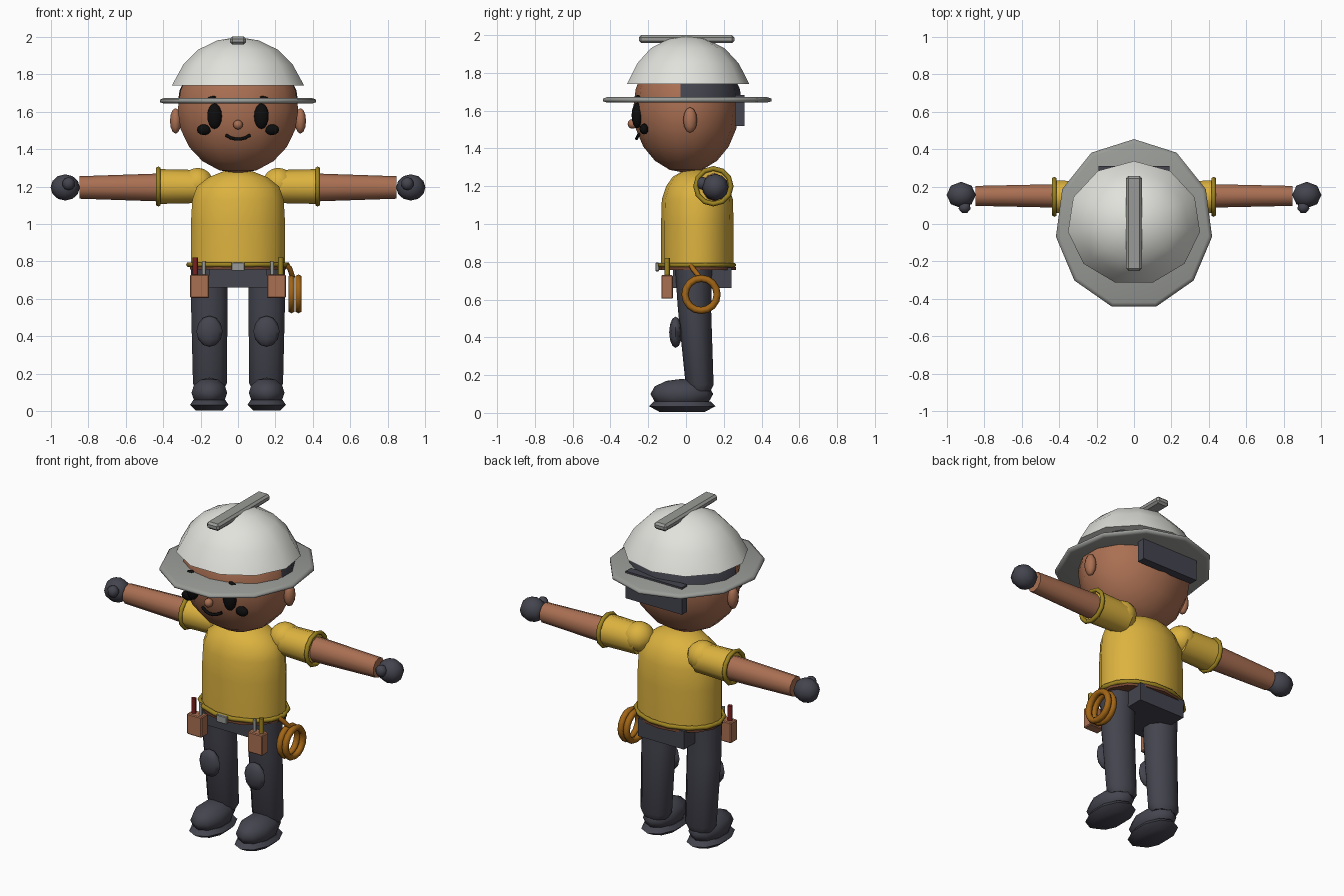
import bpy, bmesh
from math import sin, cos, pi, radians
from mathutils import Matrix

cube = bpy.data.objects.get("Cube")
if cube:
    bpy.data.objects.remove(cube)


def material(name, r, g, b):
    m = bpy.data.materials.new(name)
    m.use_nodes = True
    m.diffuse_color = (r, g, b, 1)
    m.node_tree.nodes["Principled BSDF"].inputs["Base Color"].default_value = (r, g, b, 1)
    return m


YELLOW = material("shirt yellow", .72, .45, .05)
TRIM = material("trim gold", .34, .23, .015)
SKIN = material("warm brown", .40, .16, .085)
DARK = material("slate", .058, .058, .078)
GREY = material("metal grey", .32, .33, .31)
WHITE = material("helmet white", .76, .76, .72)
BLACK = material("black", .004, .004, .004)
ROPE = material("rope orange", .36, .13, .008)
RED = material("handle red", .2, .015, .015)
BELT = material("belt brown", .17, .06, .03)


def finish(bm, name, mat, angle=50):
    bmesh.ops.recalc_face_normals(bm, faces=bm.faces)
    me = bpy.data.meshes.new(name)
    bm.to_mesh(me)
    bm.free()
    me.materials.append(mat)
    me.shade_smooth()
    me.set_sharp_from_angle(angle=radians(angle))
    ob = bpy.data.objects.new(name, me)
    bpy.context.collection.objects.link(ob)
    return ob


def ball(name, loc, size, mat, seg=8, rings=6, tilt=0, cuts=()):
    """Ellipsoid; each cut (point, normal) keeps the side the normal faces."""
    bm = bmesh.new()
    m = (Matrix.Translation(loc) @ Matrix.Rotation(tilt, 4, 'Y')
         @ Matrix.Diagonal((*size, 1)))
    bmesh.ops.create_uvsphere(bm, u_segments=seg, v_segments=rings, radius=1, matrix=m)
    for co, no in cuts:
        bmesh.ops.bisect_plane(bm, geom=bm.verts[:] + bm.edges[:] + bm.faces[:],
                               plane_co=co, plane_no=no, clear_inner=True)
    return finish(bm, name, mat, 70)


def loft(name, rings, mat, seg=12, axis='z', angle=50):
    """Skin elliptical rings (centre xyz, two radii) set across the axis."""
    bm = bmesh.new()
    loops = []
    for x, y, z, a, b in rings:
        loop = []
        for i in range(seg):
            t = pi / 2 + 2 * pi * i / seg
            u, v = a * cos(t), b * sin(t)
            loop.append(bm.verts.new((x + u, y + v, z) if axis == 'z' else (x, y + u, z + v)))
        loops.append(loop)
    for p, q in zip(loops, loops[1:]):
        for i in range(seg):
            j = (i + 1) % seg
            bm.faces.new((p[i], p[j], q[j], q[i]))
    bm.faces.new(loops[0])
    bm.faces.new(loops[-1])
    return finish(bm, name, mat, angle)


def box(name, loc, size, mat, bevel=.008):
    bm = bmesh.new()
    bmesh.ops.create_cube(bm, size=1, matrix=Matrix.Translation(loc) @ Matrix.Diagonal((*size, 1)))
    if bevel:
        bmesh.ops.bevel(bm, geom=bm.edges[:], offset=bevel, segments=1, affect='EDGES')
    return finish(bm, name, mat, 30)


def ring(name, loc, ra, rb, thick, mat, axis='z', seg=14):
    """Elliptical torus around the axis."""
    bm = bmesh.new()
    n = 6
    grid = []
    for i in range(seg):
        t = 2 * pi * i / seg
        row = []
        for k in range(n):
            d, h = thick * cos(2 * pi * k / n), thick * sin(2 * pi * k / n)
            u, v = (ra + d) * cos(t), (rb + d) * sin(t)
            o = (u, v, h) if axis == 'z' else (h, u, v)
            row.append(bm.verts.new([c + e for c, e in zip(loc, o)]))
        grid.append(row)
    for i in range(seg):
        p, q = grid[i], grid[(i + 1) % seg]
        for k in range(n):
            bm.faces.new((p[k], p[(k + 1) % n], q[(k + 1) % n], q[k]))
    return finish(bm, name, mat, 70)


def tube(name, points, radius, mat):
    cu = bpy.data.curves.new(name, 'CURVE')
    cu.dimensions = '3D'
    cu.bevel_depth, cu.bevel_resolution, cu.use_fill_caps = radius, 1, True
    sp = cu.splines.new('POLY')
    sp.points.add(len(points) - 1)
    for p, co in zip(sp.points, points):
        p.co = (*co, 1)
    cu.materials.append(mat)
    ob = bpy.data.objects.new(name, cu)
    bpy.context.collection.objects.link(ob)


# Head, hair and face
ball("head", (0, 0, 1.61), (.33, .28, .34), SKIN, 14, 10)
ball("hair_cap", (0, .005, 1.61), (.336, .295, .335), DARK, 14, 10,
     cuts=[((0, -.03, 0), (0, 1, 0)), ((0, 0, 1.65), (0, 0, 1))])
box("hair_back", (0, .285, 1.6), (.38, .05, .165), DARK, 0)
ball("nose", (0, -.283, 1.53), (.026, .026, .026), SKIN)
tube("mouth", [(.065 * t, -.262 + .012 * t * t, 1.452 + .022 * t * t)
               for t in (-1, -.6, -.2, .2, .6, 1)], .009, BLACK)

# Helmet
loft("helmet_dome", [(0, .005, z, r, r * .93) for z, r in
                     ((1.74, .356), (1.85, .295), (1.93, .215), (1.98, .11), (1.994, .02))],
     WHITE, 11)
loft("helmet_brim", [(0, -.003, z, r, r * 1.083) for z, r in
                     ((1.643, .40), (1.65, .421), (1.663, .421), (1.672, .40))],
     GREY, 11, angle=80)
box("helmet_ridge", (0, .003, 1.979), (.084, .505, .042), GREY, .012)

# Shirt, belt and hips
loft("shirt", [(0, .06, z, a, b) for z, a, b in
               ((.77, .258, .192), (1.0, .258, .192), (1.13, .25, .188), (1.2, .225, .165),
                (1.25, .16, .13), (1.285, .07, .07))], YELLOW, 14)
ring("shirt_hem", (0, .058, .783), .264, .2, .013, TRIM)
loft("belt", [(0, .058, z, .262, .207) for z in (.757, .773)], BELT, 14)
box("belt_buckle", (0, -.152, .772), (.07, .02, .046), GREY, .004)
box("hips", (0, .085, .715), (.31, .31, .11), DARK, 0)

for s, side in ((1, "left"), (-1, "right")):
    # Face features
    ball(side + "_ear", (s * .333, .022, 1.55), (.03, .037, .068), SKIN)
    ball(side + "_eye", (s * .125, -.258, 1.575), (.041, .03, .068), BLACK, 10, 8)
    ball(side + "_brow", (s * .15, -.255, 1.665), (.035, .016, .013), BLACK, tilt=s * .4)
    ball(side + "_cheek", (s * .182, -.222, 1.503), (.04, .024, .029), BLACK, 10, 6)
    # Arm
    ball(side + "_shoulder", (s * .215, .145, 1.215), (.088, .09, .085), YELLOW, 10, 8)
    loft(side + "_sleeve", [(s * .2, .145, 1.2, .085, .088), (s * .425, .145, 1.2, .092, .093)],
         YELLOW, 10, 'x')
    ring(side + "_cuff", (s * .425, .145, 1.2), .094, .094, .013, TRIM, 'x', 12)
    loft(side + "_forearm", [(s * .4, .15, 1.195, .066, .075), (s * .845, .15, 1.195, .056, .06)],
         SKIN, 10, 'x')
    ball(side + "_hand", (s * .922, .155, 1.195), (.078, .07, .07), DARK, 8, 6)
    ball(side + "_thumb", (s * .904, .088, 1.215), (.035, .033, .035), DARK, 7, 5)
    # Leg and shoe
    loft(side + "_leg", [(s * .153, .04, .77, .102, .098), (s * .153, .045, .55, .102, .088),
                         (s * .15, .072, .15, .095, .074), (s * .15, .075, .115, .075, .055)],
         DARK, 10)
    ball(side + "_knee_pad", (s * .152, -.055, .427), (.07, .034, .083), DARK, 8, 6)
    ball(side + "_shoe", (s * .153, -.022, .1), (.1, .166, .08), DARK, 10, 6)
    loft(side + "_sole", [(s * .153, -.02, z, a, b) for z, a, b in
                          ((.005, .075, .12), (.035, .108, .175), (.06, .09, .15))], DARK, 10)
    # Pouch with two tools
    box(side + "_pouch", (s * .205, -.1, .667), (.1, .062, .125), SKIN, .005)
    loft(side + "_tool_handle", [(s * .228, -.1, z, .014, .014) for z in (.7, .82)],
         RED if s < 0 else TRIM, 8)
    loft(side + "_tool_shaft", [(s * .182, -.1, z, .01, .01) for z in (.7, .8)], GREY, 8)

# Coiled rope on the belt
for i, x in enumerate((.285, .323)):
    ring("rope_coil_%d" % (i + 1), (x, .08, .627), .085, .085, .019, ROPE, 'x', 16)
tube("rope_strand", [(.25, .025, .785), (.275, .035, .765), (.292, .075, .715)], .014, ROPE)
